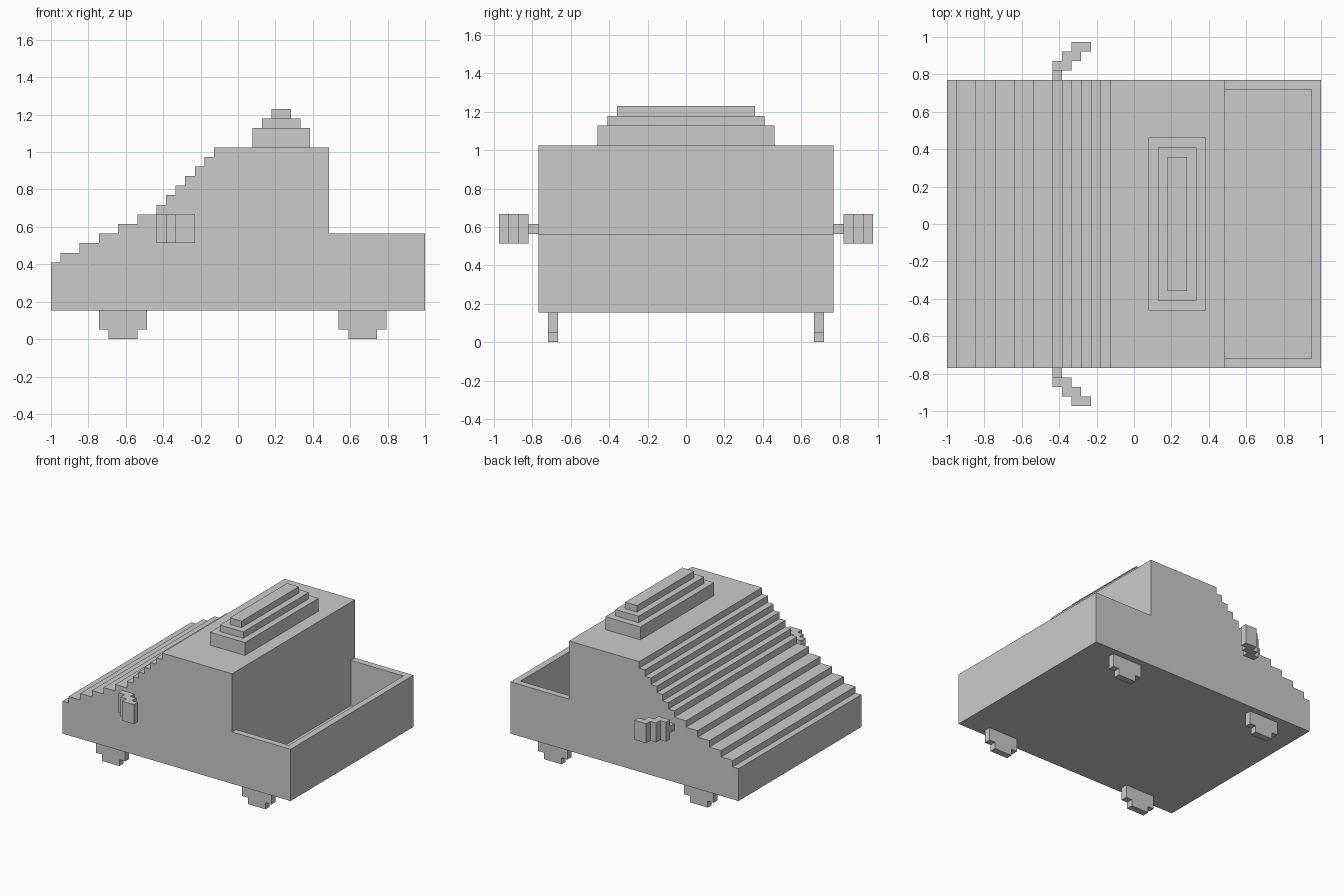
import bpy, bmesh
from mathutils import Vector

if "Cube" in bpy.data.objects:
    bpy.data.objects.remove(bpy.data.objects["Cube"])

U = 2 / 39  # one stair step; all sizes below are counted in steps


def P(x, y, z):
    """x counts from the nose, y from the centre line, z from the ground."""
    return Vector((x * U - 1, y * U, z * U))


def finish(bm, name, mirror=False):
    bmesh.ops.recalc_face_normals(bm, faces=bm.faces)
    me = bpy.data.meshes.new(name)
    bm.to_mesh(me)
    bm.free()
    ob = bpy.data.objects.new(name, me)
    bpy.context.collection.objects.link(ob)
    if mirror:
        m = ob.modifiers.new("Mirror", 'MIRROR')
        m.use_axis = (False, True, False)
        m.use_mirror_merge = False
    return ob


def prism(pts, axis, lo, hi):
    """Extrude an outline: (x, z) points along y, or (x, y) points along z."""
    bm = bmesh.new()
    put = (lambda a, b, t: P(a, t, b)) if axis == 'Y' else (lambda a, b, t: P(a, b, t))
    face = bm.faces.new([bm.verts.new(put(a, b, lo)) for a, b in pts])
    new = bmesh.ops.extrude_face_region(bm, geom=[face], use_keep_orig=True)["geom"]
    move = put(0, 0, hi) - put(0, 0, lo)
    bmesh.ops.translate(bm, vec=move, verts=[v for v in new if isinstance(v, bmesh.types.BMVert)])
    return bm


def rect(x0, x1, y0, y1):
    return [(x0, y0), (x1, y0), (x1, y1), (x0, y1)]


# Body: stepped bonnet and windscreen, cabin, rear bed
outline = [(39, 3), (0, 3), (0, 8)]
z = 8
for x in [1, 3, 5, 7, 9, 11, 12, 13, 14, 15, 16, 17]:
    outline += [(x, z), (x, z + 1)]
    z += 1
outline += [(29, 20), (29, 11), (39, 11)]
body = prism(outline, 'Y', -15, 15)


def bed_face():
    target = P(33.5, 0, 11)
    return min(body.faces, key=lambda f: (f.calc_center_median() - target).length)


# Cut the bed rim out of the top face, then sink the middle
for co, no in [(P(38, 0, 0), (1, 0, 0)), (P(0, 14, 0), (0, 1, 0)), (P(0, -14, 0), (0, 1, 0))]:
    f = bed_face()
    bmesh.ops.bisect_plane(body, geom=[f, *f.edges, *f.verts], plane_co=co, plane_no=no, dist=1e-5)
sunk = bmesh.ops.extrude_discrete_faces(body, faces=[bed_face()])["faces"][0]
bmesh.ops.translate(body, vec=(0, 0, -7 * U), verts=sunk.verts)
finish(body, "body")

# Roof light in three shrinking tiers
for i, (z0, z1) in enumerate([(20, 22), (22, 23), (23, 24)]):
    finish(prism(rect(21 + i, 27 - i, i - 9, 9 - i), 'Z', z0, z1), f"roof_light_tier_{i + 1}")

# Wheels, mirrored left and right
for name, x in [("front_wheels", 5), ("rear_wheels", 30)]:
    tread = [(x, 3), (x, 1), (x + 1, 1), (x + 1, 0), (x + 4, 0), (x + 4, 1), (x + 5, 1), (x + 5, 3)]
    finish(prism(tread, 'Y', 13, 14), name, mirror=True)

# Wing mirrors: short arm and a slanted stepped housing
finish(prism(rect(11, 12, 15, 16), 'Z', 11, 12), "mirror_arms", mirror=True)
housing = [(11, 16), (13, 16), (13, 17), (14, 17), (14, 18), (15, 18),
           (15, 19), (13, 19), (13, 18), (12, 18), (12, 17), (11, 17)]
finish(prism(housing, 'Z', 10, 13), "wing_mirrors", mirror=True)
